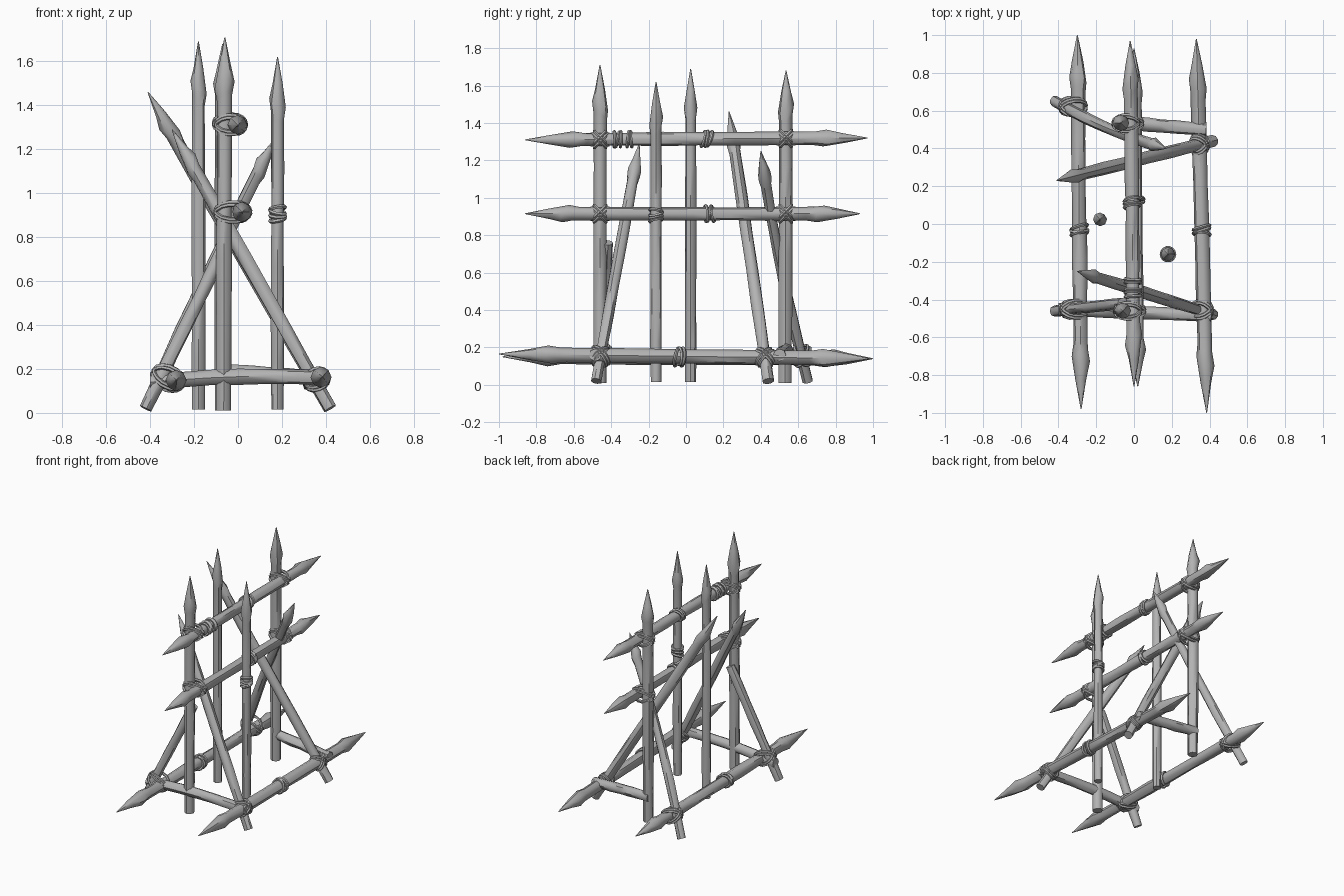
import bpy, bmesh, math, random
from mathutils import Vector
from mathutils.geometry import intersect_line_line

if "Cube" in bpy.data.objects:
    bpy.data.objects.remove(bpy.data.objects["Cube"])

random.seed(4)
wood = bpy.data.materials.new("grey_wood")
wood.diffuse_color = (0.45, 0.45, 0.45, 1)
wood.use_nodes = True
wood.node_tree.nodes["Principled BSDF"].inputs["Base Color"].default_value = wood.diffuse_color
SIDES = 8


def finish(name, bm, angle=45):
    """Turn a bmesh into a smooth object with sharp edges kept."""
    bmesh.ops.recalc_face_normals(bm, faces=bm.faces)
    for f in bm.faces:
        f.smooth = True
    me = bpy.data.meshes.new(name)
    bm.to_mesh(me)
    bm.free()
    me.set_sharp_from_angle(angle=math.radians(angle))
    me.materials.append(wood)
    ob = bpy.data.objects.new(name, me)
    bpy.context.collection.objects.link(ob)


def pole(name, a, b, r, tip_a=0, tip_b=0, bow=(0, 0, 0)):
    """Rough-hewn pole from a to b, with a flared spike on either end."""
    a, b, bow = Vector(a), Vector(b), Vector(bow)
    length = (b - a).length
    axis = (b - a).normalized()
    q = axis.to_track_quat('Z', 'Y')
    u, v = q @ Vector((1, 0, 0)), q @ Vector((0, 1, 0))

    # each ring: distance, radius, slant of the ring along the pole
    rings = []
    if tip_a:
        rings += [(0, 0.002, 0), (tip_a * 0.55, r * 0.75, 0),
                  (tip_a * 0.95, r * 1.22, 0.03), (tip_a * 1.2, r * 0.97, 0.03)]
    else:
        rings.append((0, r * 0.95, 0))
    s, e = tip_a * 1.35, length - tip_b * 1.35
    rings += [(s + (e - s) * i / 6, r * random.uniform(0.93, 1.06), 0)
              for i in range(1, 6)]
    if tip_b:
        rings += [(length - tip_b * 1.2, r * 0.97, 0.03),
                  (length - tip_b * 0.95, r * 1.22, 0.03),
                  (length - tip_b * 0.55, r * 0.75, 0), (length, 0.002, 0)]
    else:
        rings.append((length, r * 0.95, 0))

    bm = bmesh.new()
    phase = random.uniform(0, 6.28)
    loops = []
    for d, rad, slant in rings:
        c = a + axis * d + bow * math.sin(math.pi * d / length)
        ring = []
        for k in range(SIDES):
            t = 2 * math.pi * k / SIDES
            rr = rad * random.uniform(0.95, 1.05)
            ring.append(bm.verts.new(c + (u * math.cos(t) + v * math.sin(t)) * rr
                                     + axis * slant * math.cos(t + phase)))
        loops.append(ring)
    for p, n in zip(loops, loops[1:]):
        for k in range(SIDES):
            j = (k + 1) % SIDES
            bm.faces.new((p[k], p[j], n[j], n[k]))
    bm.faces.new(loops[0])
    bm.faces.new(loops[-1])
    finish(name, bm)
    return a, b, r


def rope_loop(bm, c, u, v, ru, rv, thick=0.009):
    """Closed elliptical rope ring in the plane of u and v."""
    n = u.cross(v).normalized()
    segs, sec = 14, 5
    rings = []
    for i in range(segs):
        t = 2 * math.pi * i / segs
        out = u * math.cos(t) + v * math.sin(t)
        p = c + u * ru * math.cos(t) + v * rv * math.sin(t)
        rings.append([bm.verts.new(p + (out * math.cos(w) + n * math.sin(w)) * thick)
                      for w in (2 * math.pi * k / sec for k in range(sec))])
    for i in range(segs):
        p, q = rings[i], rings[(i + 1) % segs]
        for k in range(sec):
            j = (k + 1) % sec
            bm.faces.new((p[k], p[j], q[j], q[k]))


def lashing(name, p, q):
    """Crossed rope loops where two poles meet."""
    c1, c2 = intersect_line_line(p[0], p[1], q[0], q[1])
    a, b = (p[1] - p[0]).normalized(), (q[1] - q[0]).normalized()
    n = a.cross(b).normalized()
    r = max(p[2], q[2])
    depth = (c1 - c2).length / 2 + r * 1.12
    bm = bmesh.new()
    for d in ((a + b).normalized(), (a - b).normalized()):
        side = d.cross(n)
        for off in (-0.009, 0.009):
            rope_loop(bm, (c1 + c2) / 2 + side * off, n, d, depth, r * 1.5)
    finish(name, bm, 60)


def band(name, p, t, turns=3):
    """Tilted rope turns around a single pole at fraction t."""
    a, b, r = p
    axis = (b - a).normalized()
    q = axis.to_track_quat('Z', 'Y')
    bm = bmesh.new()
    for i in range(turns):
        u = (q @ Vector((1, 0, 0)) + axis * random.uniform(-0.35, 0.35)).normalized()
        v = (q @ Vector((0, 1, 0)) + axis * random.uniform(-0.35, 0.35)).normalized()
        c = a.lerp(b, t) + axis * 0.017 * (i - (turns - 1) / 2)
        rope_loop(bm, c, u, v, r * 1.17, r * 1.17)
    finish(name, bm, 60)


# Upright spiked posts
front_post = pole("front_post", (-0.065, -0.46, 0.01), (-0.06, -0.46, 1.71), 0.036, 0, 0.23)
right_post = pole("right_post", (0.18, -0.16, 0.015), (0.18, -0.16, 1.62), 0.030, 0, 0.22)
left_post = pole("left_post", (-0.18, 0.025, 0.015), (-0.18, 0.025, 1.69), 0.030, 0, 0.22)
back_post = pole("back_post", (-0.07, 0.53, 0.01), (-0.07, 0.535, 1.68), 0.036, 0, 0.21)

# Long beams, spiked at both ends
top_beam = pole("top_beam", (0, -0.86, 1.31), (-0.02, 0.97, 1.32), 0.036, 0.26, 0.24)
middle_beam = pole("middle_beam", (0.02, -0.86, 0.915), (0.0, 0.93, 0.915), 0.037, 0.23, 0.22)
left_beam = pole("left_base_beam", (-0.28, -0.98, 0.15), (-0.30, 1.0, 0.14), 0.039, 0.28, 0.25)
right_beam = pole("right_base_beam", (0.385, -1.0, 0.165), (0.33, 0.98, 0.14), 0.039, 0.29, 0.25)

# Leaning braces
front_right_brace = pole("front_right_brace", (0.42, -0.48, 0.02), (-0.30, -0.25, 1.29), 0.031, 0, 0.19)
back_right_brace = pole("back_right_brace", (0.42, 0.44, 0.02), (-0.41, 0.23, 1.46), 0.033, 0, 0.21)
back_left_brace = pole("back_left_brace", (-0.42, 0.65, 0.02), (0.17, 0.40, 1.25), 0.031, 0, 0.16,
                       (-0.01, -0.02, 0))
front_left_brace = pole("front_left_brace", (-0.42, -0.46, 0.02), (-0.06, -0.42, 0.76), 0.031)

# Base crossbars
front_crossbar = pole("front_crossbar", (-0.40, -0.45, 0.14), (0.41, -0.485, 0.16), 0.035,
                      bow=(0, 0, 0.015))
back_crossbar = pole("back_crossbar", (-0.09, 0.54, 0.19), (0.38, 0.50, 0.16), 0.035)

# Rope lashings at joints
for i, (p, q) in enumerate([
        (front_post, top_beam), (front_post, middle_beam),
        (back_post, top_beam), (back_post, middle_beam),
        (front_right_brace, right_beam), (back_right_brace, right_beam),
        (front_left_brace, left_beam), (back_left_brace, left_beam)]):
    lashing(f"rope_lashing_{i + 1}", p, q)

# Rope bands along single poles
for i, (p, t, turns) in enumerate([
        (top_beam, 0.27, 3), (top_beam, 0.305, 2), (top_beam, 0.53, 3),
        (middle_beam, 0.55, 3), (left_beam, 0.478, 3), (right_beam, 0.487, 3),
        (right_post, 0.555, 4)]):
    band(f"rope_band_{i + 1}", p, t, turns)
